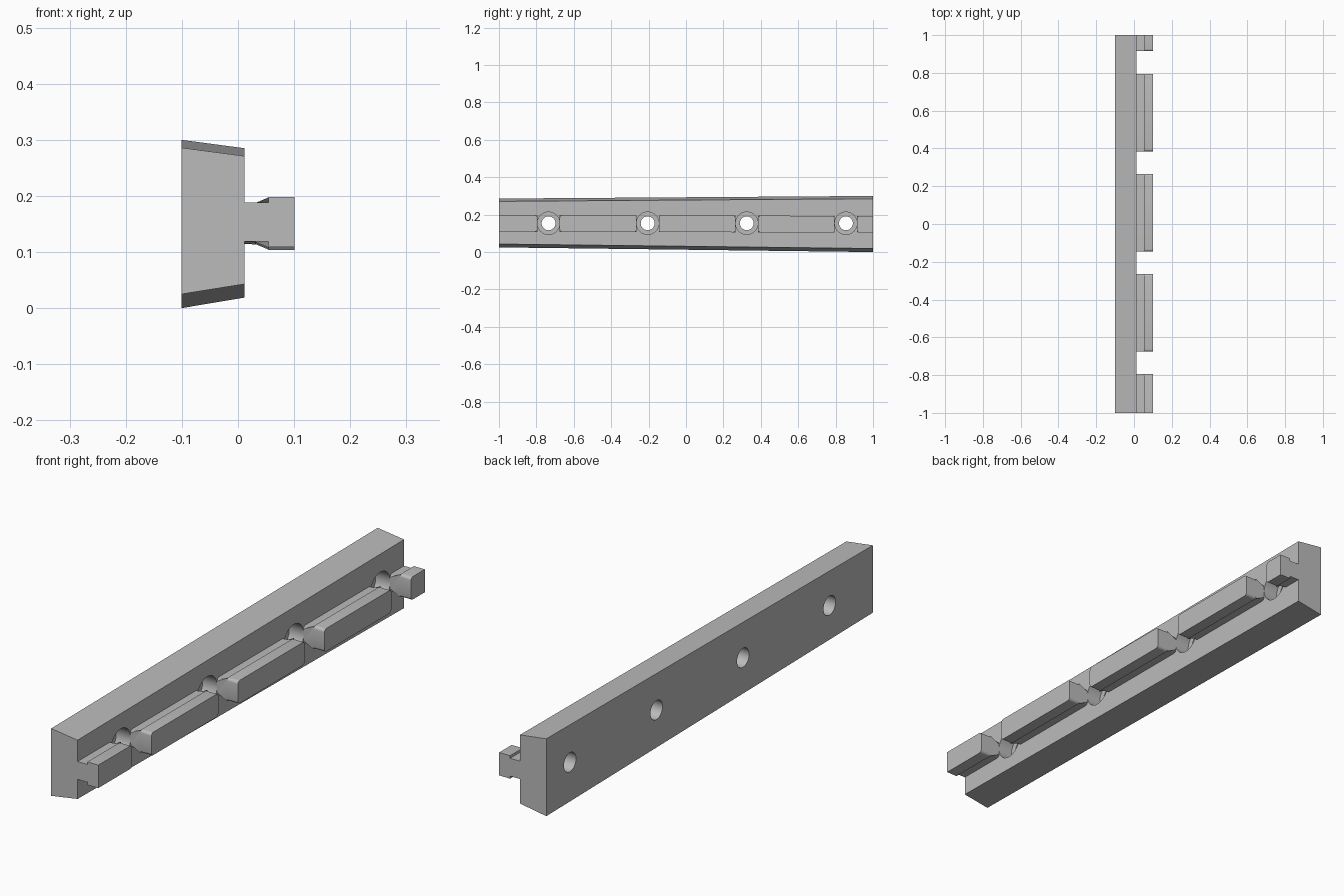
import bpy, bmesh
from math import cos, sin, pi

cube = bpy.data.objects.get("Cube")
if cube:
    bpy.data.objects.remove(cube, do_unlink=True)

gray = bpy.data.materials.new("plain gray")
gray.use_nodes = True
color = (0.5, 0.5, 0.5, 1)
gray.diffuse_color = color
gray.node_tree.nodes["Principled BSDF"].inputs["Base Color"].default_value = color

BACK, FACE, NECK, TIP = -0.101, 0.012, 0.054, 0.101
HOLES = (-0.735, -0.205, 0.325, 0.855)
HOLE_Z = 0.154


def make_object(name, bm):
    bmesh.ops.recalc_face_normals(bm, faces=bm.faces)
    mesh = bpy.data.meshes.new(name)
    bm.to_mesh(mesh)
    bm.free()
    obj = bpy.data.objects.new(name, mesh)
    bpy.context.collection.objects.link(obj)
    mesh.materials.append(gray)
    return obj


def loft(bm, rings, caps=True):
    """Skin a series of closed point rings and cap both ends."""
    loops = [[bm.verts.new(p) for p in ring] for ring in rings]
    for a, b in zip(loops, loops[1:]):
        for i in range(len(a)):
            j = (i + 1) % len(a)
            bm.faces.new((a[i], a[j], b[j], b[i]))
    bm.faces.new(loops[0])
    bm.faces.new(loops[-1])


def smooth(obj):
    bpy.ops.object.select_all(action='DESELECT')
    obj.select_set(True)
    bpy.context.view_layer.objects.active = obj
    bpy.ops.object.shade_smooth_by_angle()


# Main bar, slightly taller towards the back
bm = bmesh.new()
loft(bm, [
    [(BACK, -1, 0.025), (FACE, -1, 0.043), (FACE, -1, 0.271), (BACK, -1, 0.286)],
    [(BACK, 1, 0.0), (FACE, 1, 0.019), (FACE, 1, 0.285), (BACK, 1, 0.3)],
])
bar = make_object("main_bar", bm)

# Stepped cutter for the counterbored screw holes
bm = bmesh.new()
steps = ((-0.2, 0.037), (-0.05, 0.037), (-0.05, 0.06), (0.1, 0.06))
for y in HOLES:
    loft(bm, [[(x, y + r * cos(2 * pi * k / 40), HOLE_Z + r * sin(2 * pi * k / 40))
               for k in range(40)] for x, r in steps])
cutter = make_object("hole_cutter", bm)
cutter.hide_render = True

cut = bar.modifiers.new("screw holes", 'BOOLEAN')
cut.operation = 'DIFFERENCE'
cut.solver = 'EXACT'
cut.object = cutter
bpy.context.view_layer.objects.active = bar
bpy.ops.object.modifier_apply(modifier=cut.name)
bpy.data.objects.remove(cutter, do_unlink=True)
smooth(bar)


# T-shaped rail, broken at every screw hole
def rail_ring(y):
    drop = 0.0025 * (y + 1)
    half = [(FACE, 0.0345), (NECK, 0.0345), (NECK, 0.0445), (TIP, 0.0445)]
    outline = half + [(x, -h) for x, h in reversed(half)]
    return [(x, y, 0.1535 + h - drop) for x, h in outline]


starts = [-1] + [y + 0.06 for y in HOLES]
ends = [y - 0.06 for y in HOLES] + [1]
for n, (y0, y1) in enumerate(zip(starts, ends), 1):
    bm = bmesh.new()
    loft(bm, [rail_ring(y0), rail_ring(y1)])
    # Round the corners that border a hole
    corners = []
    for e in bm.edges:
        a, b = (v.co for v in e.verts)
        if abs(a.x - b.x) > 0.01 and abs(a.y) < 0.99:
            corners.append(e)
    bmesh.ops.bevel(bm, geom=corners, offset=0.012, segments=4,
                    profile=0.5, affect='EDGES')
    smooth(make_object(f"rail_segment_{n}", bm))
